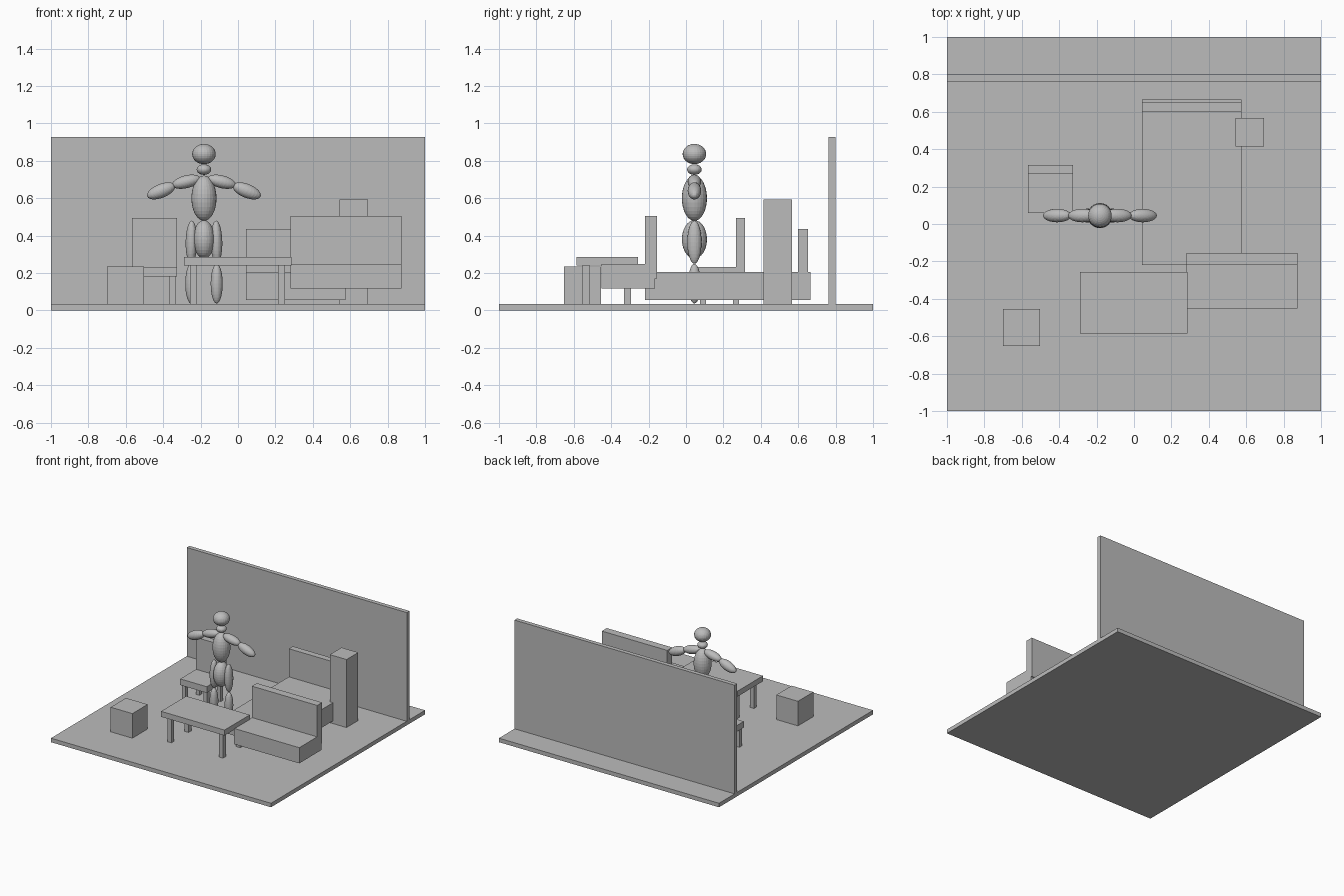
import bpy
import math

if "Cube" in bpy.data.objects:
    bpy.data.objects.remove(bpy.data.objects["Cube"])

grey = bpy.data.materials.new("plain grey")
grey.diffuse_color = (0.5, 0.5, 0.5, 1)
grey.use_nodes = True
grey.node_tree.nodes["Principled BSDF"].inputs["Base Color"].default_value = grey.diffuse_color


def box(name, x, y, z):
    """Box from (min, max) pairs on each axis."""
    bpy.ops.mesh.primitive_cube_add(size=1)
    ob = bpy.context.object
    ob.name = name
    ob.location = [(a + b) / 2 for a, b in (x, y, z)]
    ob.scale = [b - a for a, b in (x, y, z)]
    ob.data.materials.append(grey)
    return ob


def ball(name, centre, radii, tilt=0):
    """Faceted ellipsoid, tilted in the front plane."""
    bpy.ops.mesh.primitive_uv_sphere_add(segments=24, ring_count=16, radius=1)
    ob = bpy.context.object
    ob.name = name
    ob.location = centre
    ob.scale = radii
    ob.rotation_euler = (0, math.radians(tilt), 0)
    ob.data.materials.append(grey)
    return ob


def legs(name, xs, ys, half, z):
    """Four square legs at every pairing of xs and ys."""
    for x in xs:
        for y in ys:
            box(name, (x - half, x + half), (y - half, y + half), z)


FLOOR = 0.033

# Room
box("floor", (-1, 1), (-1, 1), (0, FLOOR))
box("back_wall", (-1, 1), (0.763, 0.798), (FLOOR, 0.926))

# Block stool
box("stool", (-0.70, -0.503), (-0.653, -0.454), (FLOOR, 0.235))

# Table
box("table_top", (-0.29, 0.287), (-0.585, -0.257), (0.24, 0.285))
legs("table_leg", (-0.237, 0.233), (-0.535, -0.312), 0.0185, (FLOOR, 0.24))

# Sofa
box("sofa_seat", (0.28, 0.874), (-0.453, -0.165), (0.118, 0.247))
box("sofa_back", (0.28, 0.874), (-0.22, -0.156), (0.17, 0.505))

# Bed
box("bed_base", (0.043, 0.574), (-0.22, 0.666), (0.056, 0.205))
box("headboard", (0.043, 0.574), (0.599, 0.651), (0.15, 0.436))

# Cabinet
box("cabinet", (0.544, 0.696), (0.415, 0.567), (FLOOR, 0.592))

# Chair
box("chair_seat", (-0.567, -0.326), (0.06, 0.302), (0.18, 0.231))
box("chair_back", (-0.567, -0.326), (0.266, 0.316), (0.2, 0.493))
legs("chair_leg", (-0.543, -0.35), (0.09, 0.268), 0.016, (FLOOR, 0.18))

# Standing figure
CX, CY = -0.182, 0.045
ball("head", (CX, CY, 0.836), (0.063, 0.063, 0.054))
ball("neck", (CX, CY, 0.753), (0.039, 0.039, 0.028))
ball("torso", (CX, CY, 0.60), (0.067, 0.067, 0.121))
ball("hips", (CX, CY, 0.38), (0.058, 0.067, 0.102))

# Arms and legs, mirrored
for s in (-1, 1):
    ball("upper_arm", (CX + s * 0.094, CY, 0.688), (0.078, 0.036, 0.034), s * 14)
    ball("forearm", (CX + s * 0.229, CY, 0.639), (0.08, 0.036, 0.037), s * 22)
    ball("thigh", (CX + s * 0.067, CY, 0.365), (0.031, 0.038, 0.115), -s * 1)
    ball("lower_leg", (CX + s * 0.068, CY, 0.143), (0.032, 0.034, 0.106))
